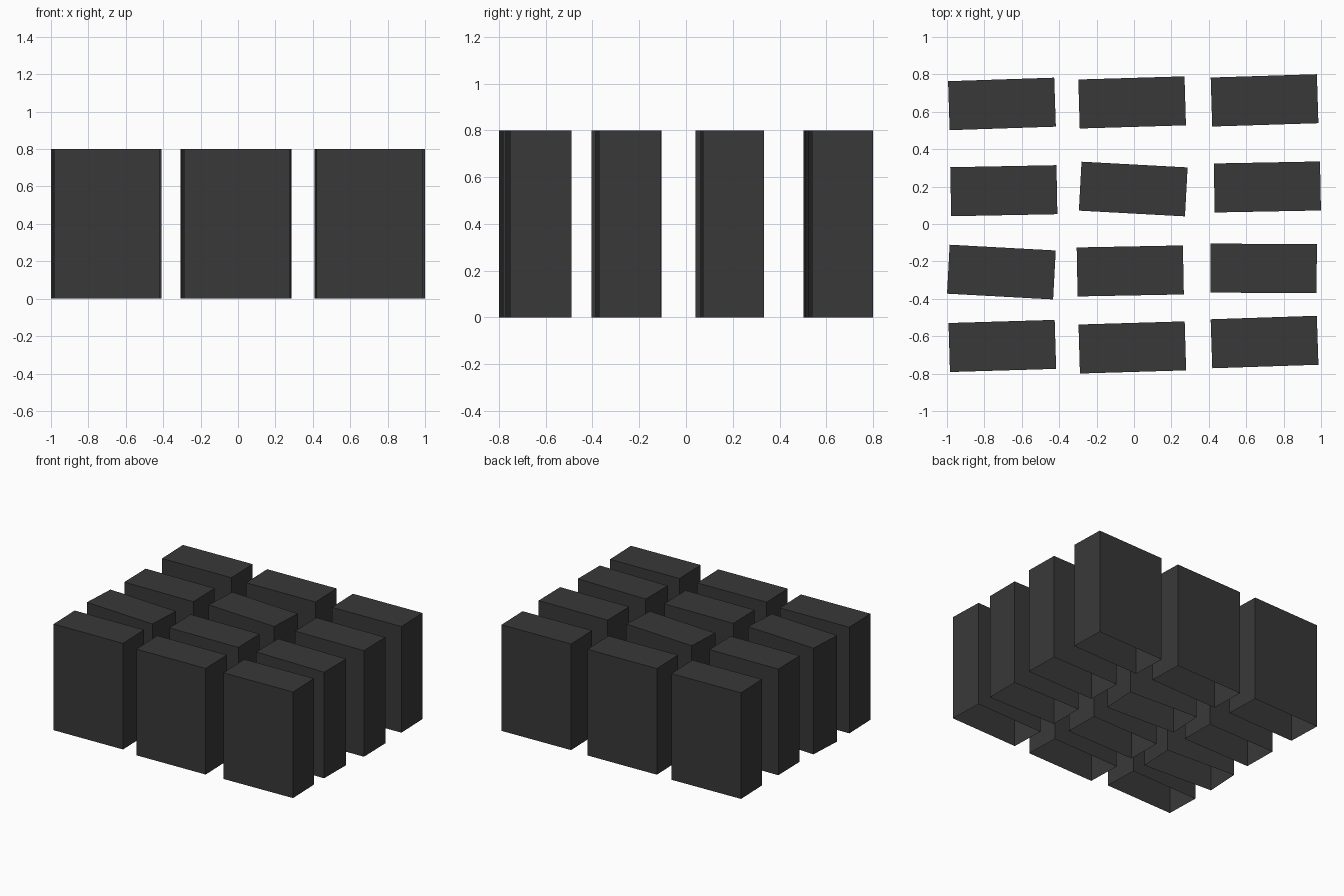
import bpy, bmesh, math
from mathutils import Matrix

if "Cube" in bpy.data.objects:
    bpy.data.objects.remove(bpy.data.objects["Cube"])

W, D, H = 0.568, 0.262, 0.80

dark = bpy.data.materials.new("dark_grey")
dark.diffuse_color = (0.04, 0.04, 0.04, 1)
dark.use_nodes = True
dark.node_tree.nodes["Principled BSDF"].inputs["Base Color"].default_value = dark.diffuse_color

# centre x, centre y, turn in degrees; rows from back to front
BLOCKS = [
    (-0.706, 0.642, 1.9), (-0.010, 0.650, 1.7), (0.698, 0.661, 1.8),
    (-0.696, 0.178, 1.1), (-0.004, 0.187, -3.1), (0.713, 0.198, 1.1),
    (-0.709, -0.257, -3.1), (-0.020, -0.251, 1.1), (0.693, -0.237, -0.2),
    (-0.704, -0.652, 1.7), (-0.009, -0.660, 1.7), (0.698, -0.631, 1.9),
]


def block(name, x, y, turn):
    bm = bmesh.new()
    bmesh.ops.create_cube(bm, size=1, matrix=Matrix.Translation((0, 0, H / 2))
                          @ Matrix.Diagonal((W, D, H, 1)))
    # the underside is open
    bm.normal_update()
    bottom = [f for f in bm.faces if f.normal.z < -0.5]
    bmesh.ops.delete(bm, geom=bottom, context='FACES_ONLY')
    mesh = bpy.data.meshes.new(name)
    bm.to_mesh(mesh)
    bm.free()
    mesh.materials.append(dark)
    obj = bpy.data.objects.new(name, mesh)
    obj.location = (x, y, 0)
    obj.rotation_euler.z = math.radians(turn)
    bpy.context.collection.objects.link(obj)


# grid of slightly turned blocks
for i, (x, y, turn) in enumerate(BLOCKS):
    block(f"block_row{i // 3 + 1}_column{i % 3 + 1}", x, y, turn)
